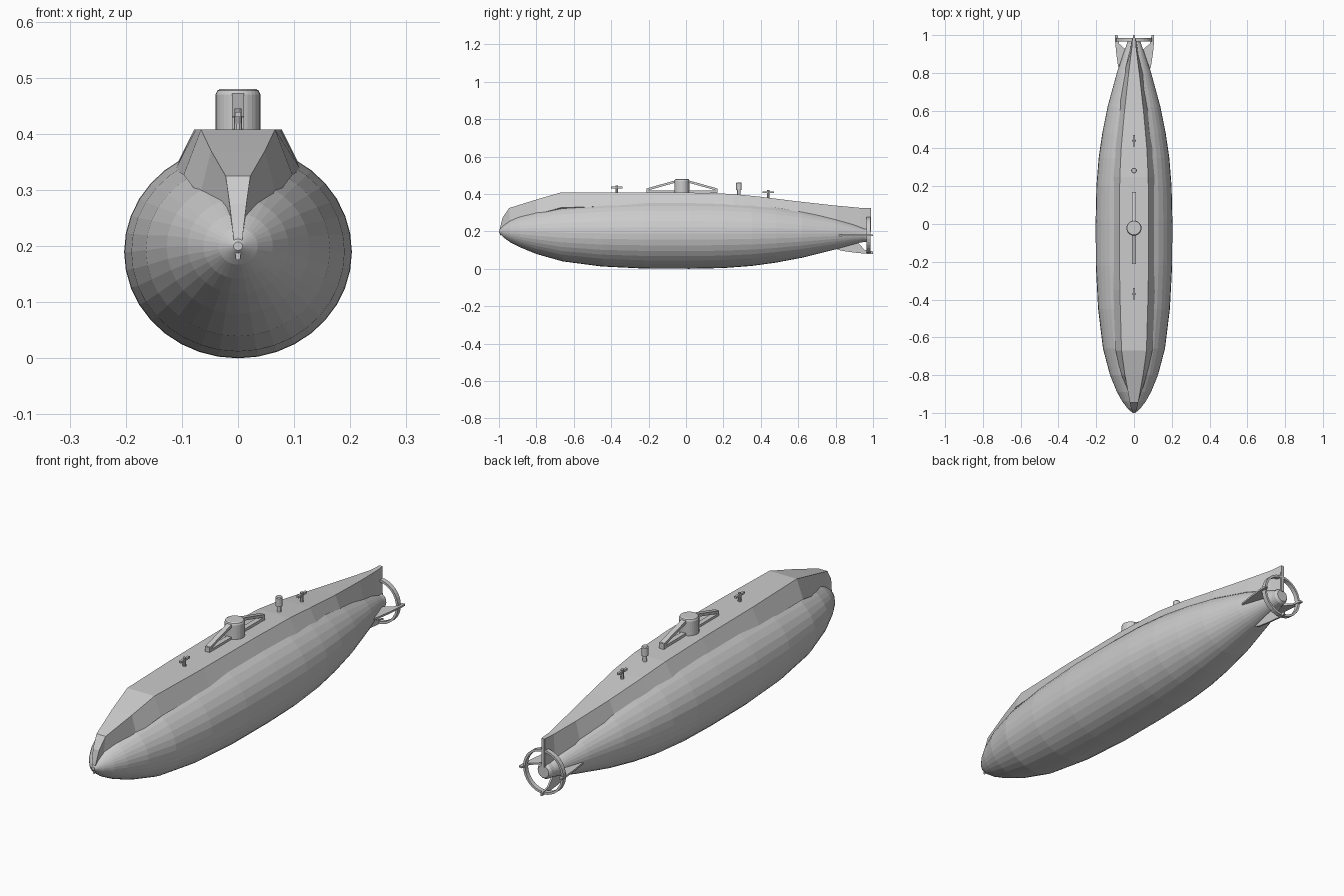
import bpy, bmesh, math
from mathutils import Vector, Matrix

if "Cube" in bpy.data.objects:
    bpy.data.objects.remove(bpy.data.objects["Cube"])


def make(name, bm):
    bmesh.ops.recalc_face_normals(bm, faces=bm.faces)
    me = bpy.data.meshes.new(name)
    bm.to_mesh(me)
    bm.free()
    ob = bpy.data.objects.new(name, me)
    bpy.context.collection.objects.link(ob)
    return ob


def loft(name, rings):
    """Skin a list of closed rings and cap both ends."""
    bm = bmesh.new()
    vr = [[bm.verts.new(p) for p in r] for r in rings]
    n = len(vr[0])
    for a, b in zip(vr, vr[1:]):
        for i in range(n):
            j = (i + 1) % n
            bm.faces.new((a[i], a[j], b[j], b[i]))
    bm.faces.new(vr[0])
    bm.faces.new(vr[-1])
    return make(name, bm)


def lathe(name, x, y, profile, n=20):
    """Turned part about a vertical axis, profile of (radius, z)."""
    return loft(name, [[(x + r * math.cos(2 * math.pi * i / n),
                         y + r * math.sin(2 * math.pi * i / n), z)
                        for i in range(n)] for r, z in profile])


def beam(name, a, b, w, h):
    """Bar in the centre plane between two (y, z) points."""
    (y0, z0), (y1, z1) = a, b
    d = Vector((y1 - y0, z1 - z0)).normalized()
    ny, nz = -d.y * h / 2, d.x * h / 2
    return loft(name, [[(sx * w, y + s * ny, z + s * nz)
                        for sx, s in ((-1, -1), (1, -1), (1, 1), (-1, 1))]
                       for y, z in ((y0, z0), (y1, z1))])


# pressure hull: y, half width, centre height
stations = [(-1.0, .008, .2), (-.975, .035, .2), (-.94, .062, .2), (-.89, .09, .2),
            (-.8, .127, .198), (-.66, .164, .193), (-.45, .19, .19), (-.22, .202, .19),
            (.02, .203, .19), (.2, .199, .19), (.35, .187, .19), (.48, .168, .19),
            (.62, .14, .19), (.8, .091, .189), (.9, .057, .185), (.975, .03, .18)]
N = 36
loft("hull", [[(r * math.cos(2 * math.pi * i / N), y,
                zc + .935 * r * math.sin(2 * math.pi * i / N)) for i in range(N)]
              for y, r, zc in stations])

# nose cap
bm = bmesh.new()
bmesh.ops.create_uvsphere(bm, u_segments=12, v_segments=8, radius=.009,
                          matrix=Matrix.Translation((0, -.991, .2)))
make("nose_cap", bm)

# deck casing: y, top height, top half width, foot height, foot half width
casing = [(-.995, .215, .008, .195, .006), (-.98, .275, .015, .215, .008),
          (-.945, .325, .022, .24, .012), (-.8, .37, .048, .29, .068),
          (-.67, .408, .066, .327, .097), (-.35, .408, .075, .336, .112),
          (0, .408, .078, .338, .113), (.25, .4, .075, .333, .113),
          (.4, .385, .068, .313, .107), (.6, .36, .05, .272, .088),
          (.8, .338, .028, .228, .054), (.93, .326, .012, .198, .02),
          (.985, .326, .008, .19, .01)]
loft("deck_casing", [[(-wt, y, zt), (wt, y, zt), (wb, y, zb), (wb * .6, y, zb - .02),
                      (-wb * .6, y, zb - .02), (-wb, y, zb)]
                     for y, zt, wt, zb, wb in casing])

# conning tower with rounded top edge
TY = -.022
lathe("conning_tower", 0, TY, [(.04, .39), (.04, .47), (.037, .477), (.032, .48)], 28)

# triangular frames before and behind the tower
for side, end in (("front", -.205), ("rear", .162)):
    near = TY + (.03 if end > 0 else -.03)
    beam(side + "_frame_base", (near, .412), (end, .412), .011, .012)
    beam(side + "_frame_strut", (near, .468), (end, .425), .011, .012)
    beam(side + "_frame_post", (end, .405), (end, .43), .011, .014)

# deck cleats
for name, y, z in (("front_cleat", -.37, .40), ("rear_cleat", .44, .375)):
    lathe(name + "_post", 0, y, [(.008, z), (.006, z + .045)], 10)
    beam(name + "_bar", (y - .03, z + .035), (y + .03, z + .035), .005, .009)

# deck vent
lathe("deck_vent", 0, .283, [(.009, .385), (.009, .42), (.015, .422),
                             (.015, .458), (.012, .462)], 16)

# stern ring around the tail
AX = .18
bm = bmesh.new()
n = 32
rows = []
for i in range(n):
    a = 2 * math.pi * i / n
    rows.append([bm.verts.new((r * math.cos(a), y, AX + r * math.sin(a)))
                 for r, y in ((.087, .966), (.097, .966), (.097, .986), (.087, .986))])
for i in range(n):
    p, q = rows[i], rows[(i + 1) % n]
    for k in range(4):
        m = (k + 1) % 4
        bm.faces.new((p[k], p[m], q[m], q[k]))
make("stern_ring", bm)

# tail fins: outline of (distance from axis, y), one each side and one below
outline = [(.02, .78), (.075, .79), (.09, .835), (.1, .9), (.107, .97), (.107, 1.0),
           (.093, 1.0), (.085, .955), (.03, .91)]
for name, ang in (("right_fin", 0), ("left_fin", math.pi), ("lower_fin", -math.pi / 2)):
    c, s = math.cos(ang), math.sin(ang)
    lim = .1 / .107 if s else 1
    loft(name, [[(c * d * lim - s * t, y, AX + s * d * lim + c * t) for d, y in outline]
                for t in (-.004, .004)])

# upper rudder post joining the ring to the casing
beam("rudder_post", (.978, .2), (.978, .326), .006, .02)

# tail hub
loft("tail_hub", [[(r * math.cos(2 * math.pi * i / 20), y,
                    AX + r * math.sin(2 * math.pi * i / 20)) for i in range(20)]
                  for y, r in ((.93, .04), (.975, .034), (.985, .026))])
